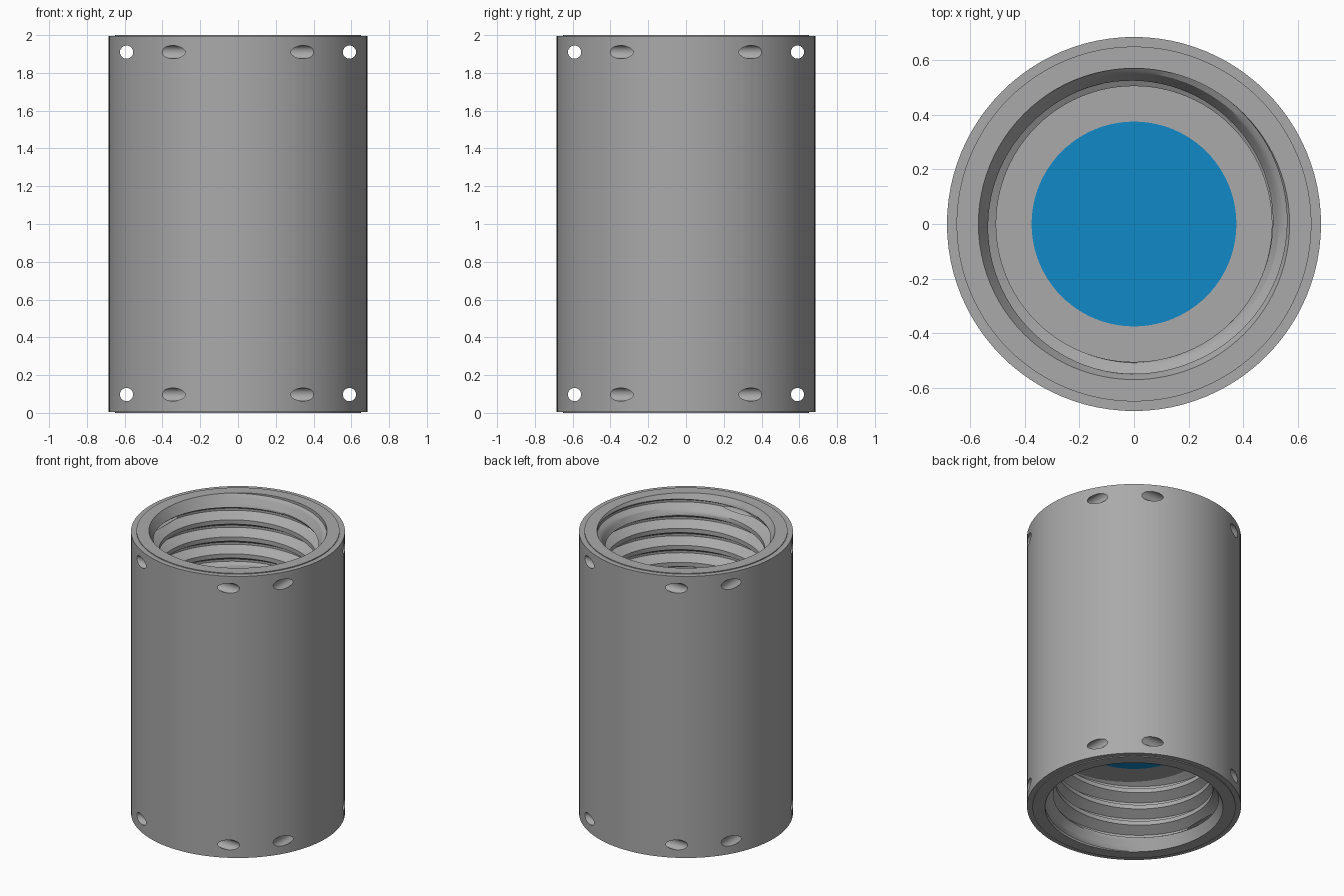
import bpy, bmesh, math

if "Cube" in bpy.data.objects:
    bpy.data.objects.remove(bpy.data.objects["Cube"])

N = 96                       # sides around the sleeve
R_OUT, R_LIP, R_MAJ, R_MIN, R_CORE = 0.685, 0.65, 0.57, 0.505, 0.375
PITCH, FLOOR, CHAMFER, STEP = 0.12, 1.5, 0.12, 0.006


def material(name, rgb):
    m = bpy.data.materials.new(name)
    m.diffuse_color = (*rgb, 1)
    m.use_nodes = True
    m.node_tree.nodes["Principled BSDF"].inputs["Base Color"].default_value = m.diffuse_color
    return m


grey = material("grey_metal", (0.40, 0.40, 0.40))
blue = material("blue_core", (0.005, 0.25, 0.57))

# One thread pitch going down: (fraction of pitch, radius)
BREAKS = [(0, R_MIN), (0.25, R_MIN), (0.5625, R_MAJ), (0.6875, R_MAJ), (1, R_MIN)]


def thread_radius(f):
    f %= 1.0
    for (a, ra), (b, rb) in zip(BREAKS, BREAKS[1:]):
        if f <= b:
            return ra + (rb - ra) * (f - a) / (b - a)


FRACTIONS = [a[0] + (b[0] - a[0]) * i / 3
             for a, b in zip(BREAKS, BREAKS[1:]) for i in range(3)]


def bore(angle):
    """Points (radius, z) of the threaded upper bore, from the rim down."""
    start = 2 + PITCH * (angle / math.tau - 250 / 360)
    pts = []
    for k in range(-1, 7):
        for f in FRACTIONS:
            z = min(2.0, max(FLOOR, start - (k + f) * PITCH))
            cone = R_MAJ - (R_MAJ - R_MIN) * (2 - z) / CHAMFER
            pts.append((max(thread_radius((start - z) / PITCH), cone), z))
    return pts


def section(angle):
    """Closed cross-section of the sleeve at one angle."""
    rim = [(R_OUT, 2 - STEP), (R_LIP, 2 - STEP), (R_LIP, 2)]
    top = rim + bore(angle) + [(R_CORE, FLOOR)]
    low = rim + bore(math.tau - angle) + [(R_CORE, FLOOR)]
    return top + [(r, 2 - z) for r, z in reversed(low)]


# Sleeve body, threaded from both ends
bm = bmesh.new()
cols = []
for i in range(N + 1):
    a = math.tau * i / N
    cols.append([bm.verts.new((r * math.cos(a), r * math.sin(a), z))
                 for r, z in section(a)])
for c, d in zip(cols, cols[1:]):
    for j in range(len(c)):
        k = (j + 1) % len(c)
        bm.faces.new((c[j], d[j], d[k], c[k]))
bmesh.ops.remove_doubles(bm, verts=bm.verts, dist=2e-5)
bmesh.ops.dissolve_degenerate(bm, edges=bm.edges, dist=2e-5)
bmesh.ops.recalc_face_normals(bm, faces=bm.faces)
mesh = bpy.data.meshes.new("sleeve")
bm.to_mesh(mesh)
bm.free()
mesh.materials.append(grey)
sleeve = bpy.data.objects.new("sleeve", mesh)
bpy.context.collection.objects.link(sleeve)

# Pin holes running across the wall near both ends
for z in (0.097, 1.91):
    for s in (-0.59, 0.59):
        for loc, rot in (((0, s, z), (0, math.pi / 2, 0)),
                         ((s, 0, z), (math.pi / 2, 0, 0))):
            bpy.ops.mesh.primitive_cylinder_add(vertices=24, radius=0.035, depth=1.6,
                                                location=loc, rotation=rot)
            cutter = bpy.context.object
            cutter.name = "pin_hole_cutter"
            cutter.hide_render = True
            cutter.data.materials.append(grey)
            bpy.context.view_layer.objects.active = sleeve
            mod = sleeve.modifiers.new("pin_hole", 'BOOLEAN')
            mod.operation, mod.solver, mod.object = 'DIFFERENCE', 'EXACT', cutter
            bpy.ops.object.modifier_apply(modifier=mod.name)
            bpy.data.objects.remove(cutter)

# Blue core closing the middle
bpy.ops.mesh.primitive_cylinder_add(vertices=N, radius=R_CORE, depth=2 * FLOOR - 2,
                                    location=(0, 0, 1))
core = bpy.context.object
core.name = "core"
core.data.materials.append(blue)

# Smooth walls, crisp edges
for ob in (sleeve, core):
    bpy.ops.object.select_all(action='DESELECT')
    ob.select_set(True)
    bpy.context.view_layer.objects.active = ob
    bpy.ops.object.shade_smooth_by_angle(angle=math.radians(25))
